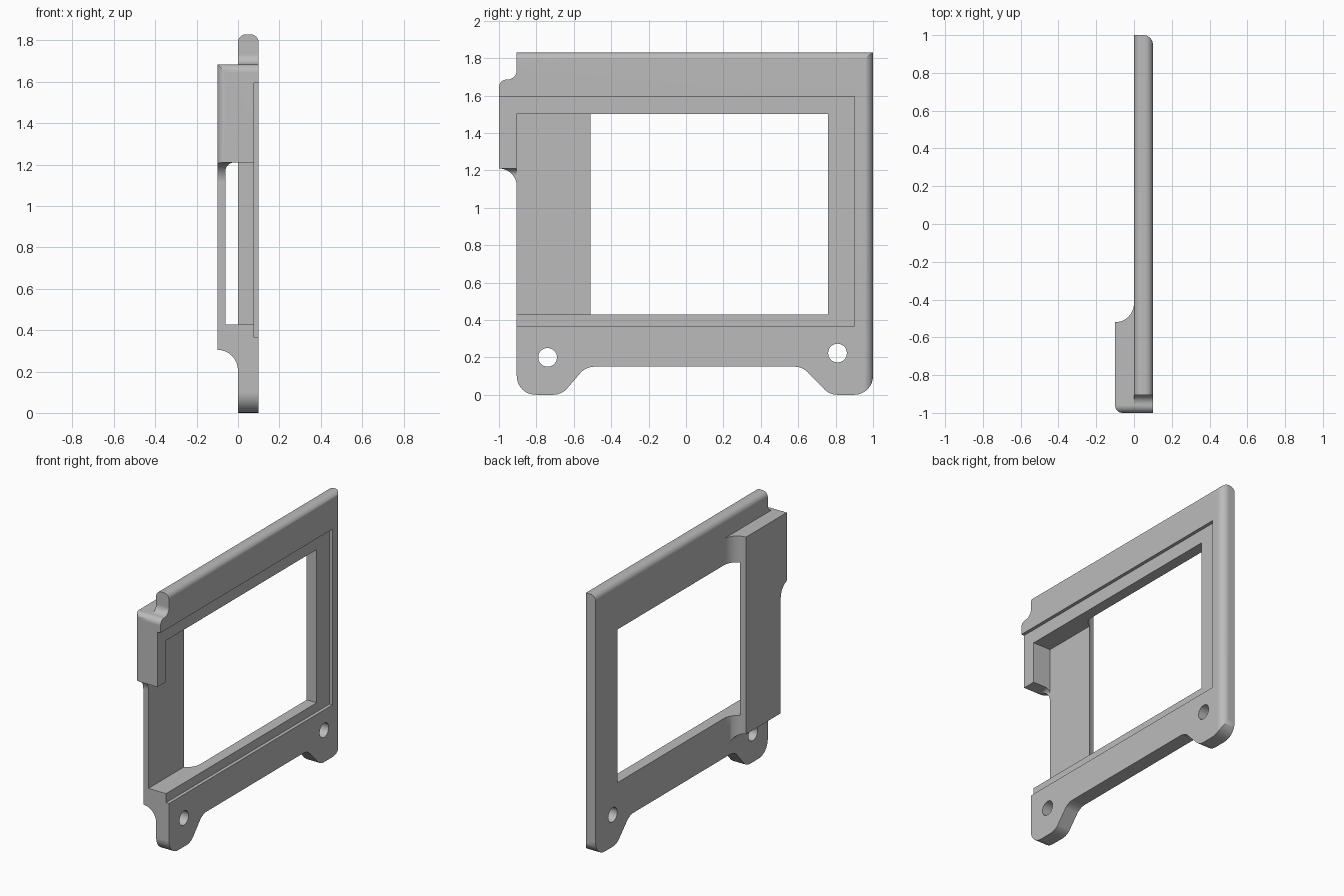
import bpy, bmesh
from math import cos, sin, radians

cube = bpy.data.objects.get("Cube")
if cube:
    bpy.data.objects.remove(cube, do_unlink=True)

grey = bpy.data.materials.new("plain grey")
grey.use_nodes = True
colour = (0.5, 0.5, 0.5, 1)
grey.diffuse_color = colour
grey.node_tree.nodes["Principled BSDF"].inputs["Base Color"].default_value = colour


def arc(u, v, r, start, end, steps=8):
    """Points along an arc, angles in degrees."""
    angles = [radians(start + (end - start) * i / steps) for i in range(steps + 1)]
    return [(u + r * cos(a), v + r * sin(a)) for a in angles]


def prism(name, axis, points, low, high):
    """Extrude a 2D profile along an axis; the profile uses the other two axes in order."""
    def place(p, h):
        co = list(p)
        co.insert("xyz".index(axis), h)
        return co
    bm = bmesh.new()
    bottom = [bm.verts.new(place(p, low)) for p in points]
    top = [bm.verts.new(place(p, high)) for p in points]
    bm.faces.new(bottom)
    bm.faces.new(top)
    for i in range(len(points)):
        j = (i + 1) % len(points)
        bm.faces.new((bottom[i], bottom[j], top[j], top[i]))
    bmesh.ops.recalc_face_normals(bm, faces=bm.faces)
    mesh = bpy.data.meshes.new(name)
    bm.to_mesh(mesh)
    bm.free()
    mesh.materials.append(grey)
    obj = bpy.data.objects.new(name, mesh)
    bpy.context.collection.objects.link(obj)
    return obj


def box(name, x, y, z):
    return prism(name, "z", [(x[0], y[0]), (x[1], y[0]), (x[1], y[1]), (x[0], y[1])], *z)


def combine(target, operation, tool):
    """Apply a boolean and remove the tool."""
    mod = target.modifiers.new(operation, "BOOLEAN")
    mod.operation, mod.object, mod.solver = operation, tool, "EXACT"
    bpy.context.view_layer.objects.active = target
    bpy.ops.object.modifier_apply(modifier=mod.name)
    bpy.data.objects.remove(tool, do_unlink=True)


EDGE, EAR_LOW, EAR_TOP = -0.905, 1.21, 1.685
ear_top = arc(-0.96, 1.645, 0.04, 90, 180)

# Main plate outline with two feet and the ear
outline = (arc(EDGE + 0.1, 0.1, 0.1, 180, 270)
           + arc(-0.71, 0.1, 0.1, 270, 315) + arc(-0.49, 0.05, 0.1, 135, 90)
           + arc(0.58, 0.05, 0.1, 90, 45) + arc(0.81, 0.1, 0.1, 225, 270)
           + arc(0.9, 0.1, 0.1, 270, 360)
           + [(1, 1.83), (EDGE, 1.83)]
           + arc(EDGE - 0.05, EAR_TOP + 0.05, 0.05, 0, -90)
           + ear_top + [(-1, EAR_LOW), (EDGE, EAR_LOW)])
frame = prism("bezel_frame", "x", outline, 0, 0.1)

# Rounded top edge and rounded outer side edge
top_round = [(0, -0.1), (0.1, -0.1)] + arc(0.06, 1.79, 0.04, 0, 90) + arc(0.04, 1.79, 0.04, 90, 180)
combine(frame, "INTERSECT", prism("top_round", "y", top_round, -1.2, 1.2))
side_round = [(-0.1, -1.2), (0.1, -1.2)] + arc(0.05, 0.95, 0.05, 0, 90) + [(-0.1, 1)]
combine(frame, "INTERSECT", prism("side_round", "z", side_round, -0.2, 2))

# Raised housing on the back, flared into the plate
plan = ([(0.05, -0.42), (0.05, -1)] + arc(-0.06, -0.96, 0.04, 270, 180)
        + arc(-0.1, -0.42, 0.1, 270, 360))
housing = prism("housing", "z", plan, 0.1, EAR_TOP)
flare = [(0.2, 2), (0.2, 0.205)] + arc(-0.1, 0.205, 0.1, 0, 90) + [(-0.2, 0.305), (-0.2, 2)]
combine(housing, "INTERSECT", prism("flare", "y", flare, -1.2, 0))
side = ([(0, 0.05), (0, EAR_TOP)] + ear_top
        + arc(-1, EAR_LOW - 0.095, 0.095, 90, 0) + [(EDGE, 0.05)])
combine(housing, "INTERSECT", prism("side", "x", side, -0.3, 0.3))
combine(frame, "UNION", housing)

# Window and housing cavity, shallow panel recess, open slot below the ear
combine(frame, "DIFFERENCE", box("window", (-0.06, 0.3), (EDGE, 0.76), (0.428, 1.5)))
combine(frame, "DIFFERENCE", box("recess", (0.077, 0.3), (-1.2, 0.9), (0.365, 1.595)))
slot = [(0.3, 0.428), (0.3, EAR_LOW)] + arc(-0.02, EAR_LOW - 0.04, 0.04, 90, 180) + [(-0.06, 0.428)]
combine(frame, "DIFFERENCE", prism("slot", "y", slot, -1.2, -0.88))

# Screw holes
for y, z in ((-0.74, 0.2), (0.81, 0.223)):
    combine(frame, "DIFFERENCE", prism("screw_hole", "x", arc(y, z, 0.05, 0, 360, 32)[:-1], -0.3, 0.3))

# Smooth fillets, crisp edges
bpy.ops.object.select_all(action="DESELECT")
frame.select_set(True)
bpy.context.view_layer.objects.active = frame
bpy.ops.object.shade_smooth_by_angle(angle=radians(30))
weighted = frame.modifiers.new("weighted_normals", "WEIGHTED_NORMAL")
weighted.keep_sharp = True
